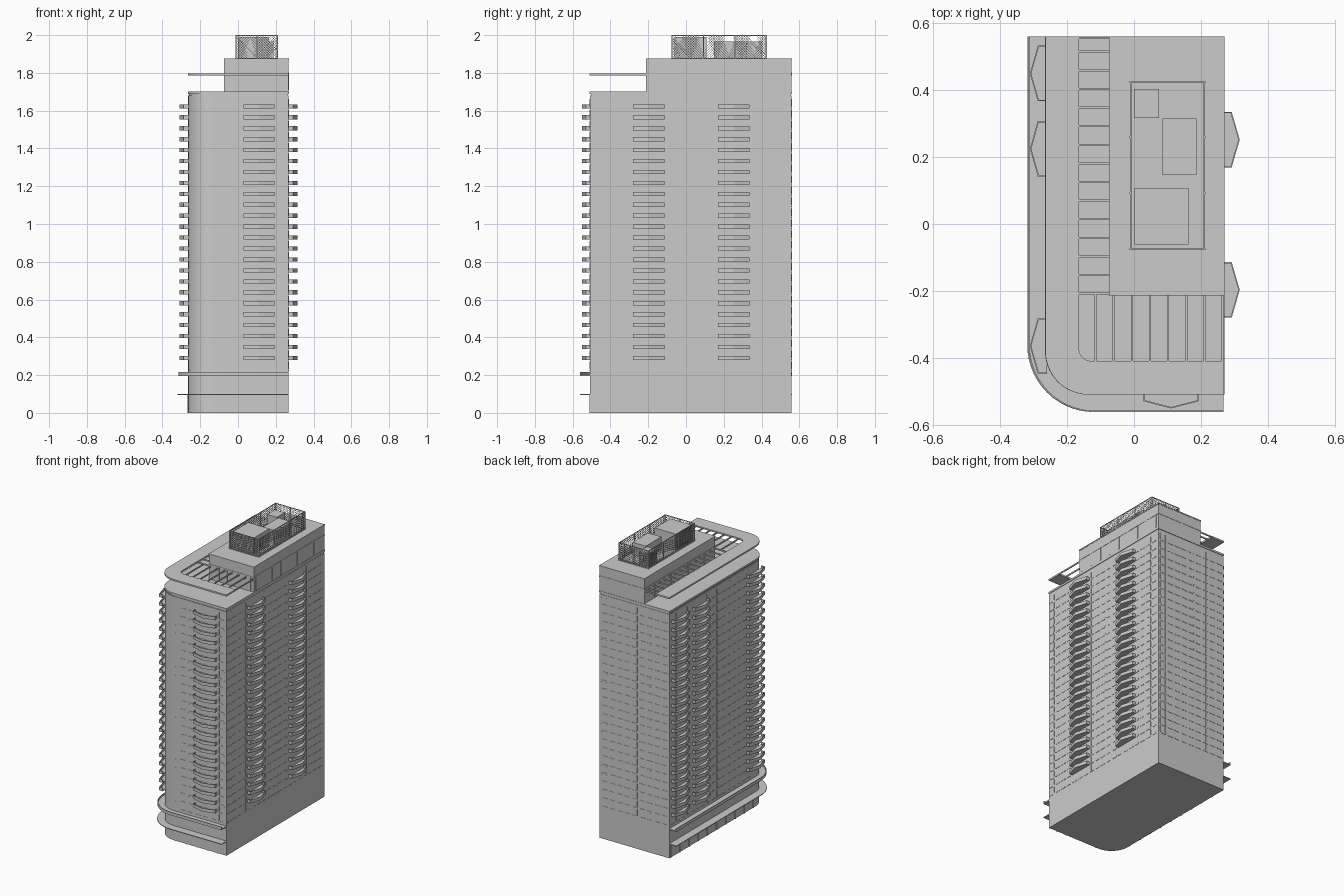
import bpy, bmesh, math

if "Cube" in bpy.data.objects:
    bpy.data.objects.remove(bpy.data.objects["Cube"])

X0, X1, Y0, Y1 = -0.264, 0.268, -0.508, 0.558   # tower walls
FLOORS, FLOOR_H, Z_FIRST = 24, 0.0579, 0.28


def finish(name, bm, smooth=False):
    bmesh.ops.recalc_face_normals(bm, faces=bm.faces)
    me = bpy.data.meshes.new(name)
    bm.to_mesh(me)
    bm.free()
    ob = bpy.data.objects.new(name, me)
    bpy.context.collection.objects.link(ob)
    if smooth:
        bpy.ops.object.select_all(action='DESELECT')
        ob.select_set(True)
        bpy.context.view_layer.objects.active = ob
        bpy.ops.object.shade_smooth_by_angle(angle=math.radians(30))
    return ob


def add_prism(bm, pts, z0, z1):
    lo = [bm.verts.new((x, y, z0)) for x, y in pts]
    hi = [bm.verts.new((x, y, z1)) for x, y in pts]
    n = len(pts)
    bm.faces.new(lo[::-1])
    bm.faces.new(hi)
    for i in range(n):
        j = (i + 1) % n
        bm.faces.new((lo[i], lo[j], hi[j], hi[i]))


def add_box(bm, x0, x1, y0, y1, z0, z1):
    add_prism(bm, [(x0, y0), (x1, y0), (x1, y1), (x0, y1)], z0, z1)


def prism(name, pts, z0, z1, smooth=False):
    bm = bmesh.new()
    add_prism(bm, pts, z0, z1)
    return finish(name, bm, smooth)


def boxes(name, items):
    bm = bmesh.new()
    for b in items:
        add_box(bm, *b)
    return finish(name, bm)


def edge_path(x, y, r, xe=X1, ye=0.56):
    """Back-left, down the left side, round the corner, to the front right."""
    arc = [(x + r - r * math.cos(a), y + r - r * math.sin(a))
           for a in (math.pi / 2 * i / 14 for i in range(15))]
    return [(x, ye)] + arc + [(xe, y)]


def strip(outer, inner):
    return outer + inner[::-1]


# Tower shaft with one rounded corner, and the roof slab
prism("tower_body", edge_path(X0, Y0, 0.13, X1, Y1) + [(X1, Y1)], 0, 1.68, True)
prism("roof_neck", edge_path(X0 + .004, Y0 + .004, 0.126, X1 - .002, Y1 - .002)
      + [(X1 - .002, Y1 - .002)], 1.68, 1.689, True)
prism("roof_slab", edge_path(X0 - .002, Y0 - .002, 0.13, 0.27) + [(0.27, 0.56)], 1.689, 1.702, True)

# Street canopies wrapping the left and front
wall = edge_path(X0 + .01, Y0 + .01, 0.12)
prism("upper_canopy", strip(edge_path(-0.316, -0.562, 0.2), wall), 0.196, 0.204, True)
prism("upper_canopy_fascia", strip(edge_path(-0.316, -0.562, 0.2),
      edge_path(-0.312, -0.558, 0.196)), 0.204, 0.217, True)
prism("lower_canopy", strip(edge_path(-0.319, -0.562, 0.2), wall), 0.096, 0.101, True)

# Roof terrace ring canopy and its slats
prism("terrace_ring", strip(edge_path(-0.265, -0.51, 0.13),
      edge_path(-0.165, -0.41, 0.04)), 1.786, 1.797, True)
slats = [(-0.168, -0.073, y - .003, y + .003, 1.787, 1.796)
         for y in (-0.208 + i * 0.0556 for i in range(14))]
slats.append((-0.168, -0.073, 0.553, 0.559, 1.787, 1.796))
slats += [(x - .003, x + .003, -0.413, -0.209, 1.787, 1.796)
          for x in (-0.115 + i * 0.0543 for i in range(8))]
boxes("terrace_slats", slats)

# Penthouse with window mullions
boxes("penthouse", [(-0.073, X1, -0.211, Y1, 1.702, 1.873)])
mull = []
for i in range(9):
    y = -0.19 + i * 0.09
    mull += [(X1, 0.270, y, y + .006, 1.71, 1.80),
             (-0.075, -0.073, y, y + .006, 1.71, 1.80)]
for i in range(6):
    x = -0.06 + i * 0.06
    mull.append((x, x + .006, -0.213, -0.211, 1.71, 1.80))
mull += [(-0.075, 0.27, -0.213, 0.56, 1.798, 1.806), (-0.075, 0.27, -0.213, 0.56, 1.868, 1.876)]
boxes("penthouse_frames", mull)

# Roof plant boxes
boxes("plant_rooms", [(0.002, 0.163, -0.062, 0.108, 1.876, 1.99),
                      (0.085, 0.187, 0.147, 0.316, 1.876, 1.965),
                      (0.0, 0.075, 0.317, 0.403, 1.876, 1.965)])

# Diagonal lattice screen around the plant
SX0, SX1, SY0, SY1, SZ0, SZ1 = -0.01, 0.21, -0.075, 0.425, 1.876, 2.0
bm = bmesh.new()


def lattice(length, place):
    h, w, t = SZ1 - SZ0, 0.0016, 0.0008
    for k in range(int((length + h) / 0.0135) + 1):
        s = -h + k * 0.0135
        a, b = max(s, 0), min(s + h, length)
        if b - a < 0.003:
            continue
        for flip in (False, True):
            vs = []
            for d in (-t, t):
                for u, dz in ((a, -w), (b, -w), (b, w), (a, w)):
                    z = min(max(SZ0 + u - s + dz, SZ0), SZ1)
                    vs.append(bm.verts.new(place(length - u if flip else u, d, z)))
            for f in ((3, 2, 1, 0), (4, 5, 6, 7), (0, 1, 5, 4), (1, 2, 6, 5), (2, 3, 7, 6), (3, 0, 4, 7)):
                bm.faces.new([vs[i] for i in f])


for x in (SX0, SX1):
    lattice(SY1 - SY0, lambda u, d, z, x=x: (x + d, SY0 + u, z))
for y in (SY0, SY1):
    lattice(SX1 - SX0, lambda u, d, z, y=y: (SX0 + u, y + d, z))
finish("screen_lattice", bm)
posts = [(x - .003, x + .003, y - .003, y + .003, SZ0, SZ1)
         for x in (SX0, SX1) for y in (SY0, 0.093, 0.26, SY1)]
posts += [(0.097, 0.103, y - .003, y + .003, SZ0, SZ1) for y in (SY0, SY1)]
for z in (SZ0, SZ1 - .004):
    posts += [(x - .002, x + .002, SY0, SY1, z, z + .004) for x in (SX0, SX1)]
    posts += [(SX0, SX1, y - .002, y + .002, z, z + .004) for y in (SY0, SY1)]
boxes("screen_frame", posts)


# Pointed balconies: slab plus thin parapet, stacked on each floor
def balcony_stack(name, place, depth):
    outer = [(-.083, -.004), (-.083, depth * .5), (0, depth), (.083, depth * .5), (.083, -.004)]
    inner = [(-.079, -.004), (-.079, depth * .5 - .003), (0, depth - .004),
             (.079, depth * .5 - .003), (.079, -.004)]
    b = bmesh.new()
    for i in range(FLOORS):
        z = Z_FIRST + i * FLOOR_H
        add_prism(b, [place(*p) for p in outer], z, z + .006)
        add_prism(b, [place(*p) for p in outer + inner[::-1]], z + .006, z + .022)
    finish(name, b)


for n, yc in enumerate((-0.197, 0.252)):
    balcony_stack(f"right_balconies_{n}", lambda u, d, c=yc: (X1 + d, c + u), 0.048)
for n, yc in enumerate((-0.365, 0.225, 0.45)):
    balcony_stack(f"left_balconies_{n}", lambda u, d, c=yc: (X0 - d, c + u), 0.047)
balcony_stack("front_balconies", lambda u, d: (0.111 + u, Y0 - d), 0.043)

# Window sills in dashes on every floor, and slim mullions between them
sills, bars = [], []
P = 0.002
for i in range(-1, FLOORS):
    z = Z_FIRST + i * FLOOR_H
    for k in range(19):
        y = -0.495 + k * 0.055
        sills.append((X1, X1 + P, y, y + .038, z, z + .004))
        if y > -0.37:
            sills.append((X0 - P, X0, y, y + .038, z, z + .004))
    for k in range(9):
        x = -0.25 + k * 0.057
        sills.append((x, x + .04, Y1, Y1 + P, z, z + .004))
        if x > -0.13:
            sills.append((x, x + .04, Y0 - P, Y0, z, z + .004))
    for y in (-0.46, -0.3, -0.1, 0.04, 0.15, 0.36, 0.48):
        bars.append((X1, X1 + P, y, y + .004, z + .01, z + .05))
        if y > -0.37:
            bars.append((X0 - P, X0, y, y + .004, z + .01, z + .05))
    for x in (-0.12, -0.02, 0.21, 0.25):
        bars.append((x, x + .004, Y0 - P, Y0, z + .01, z + .05))
        bars.append((x, x + .004, Y1, Y1 + P, z + .01, z + .05))
boxes("window_sills", sills)
boxes("window_mullions", bars)

# Street level shopfront piers under the lower canopy
piers = [(x, x + .008, Y0 - .004, Y0, 0, 0.096) for x in (-0.12, -0.04, 0.04, 0.12, 0.2, 0.258)]
piers += [(X0 - .004, X0, y, y + .008, 0, 0.096) for y in (-0.36 + k * 0.1 for k in range(10))]
boxes("shopfront_piers", piers)
